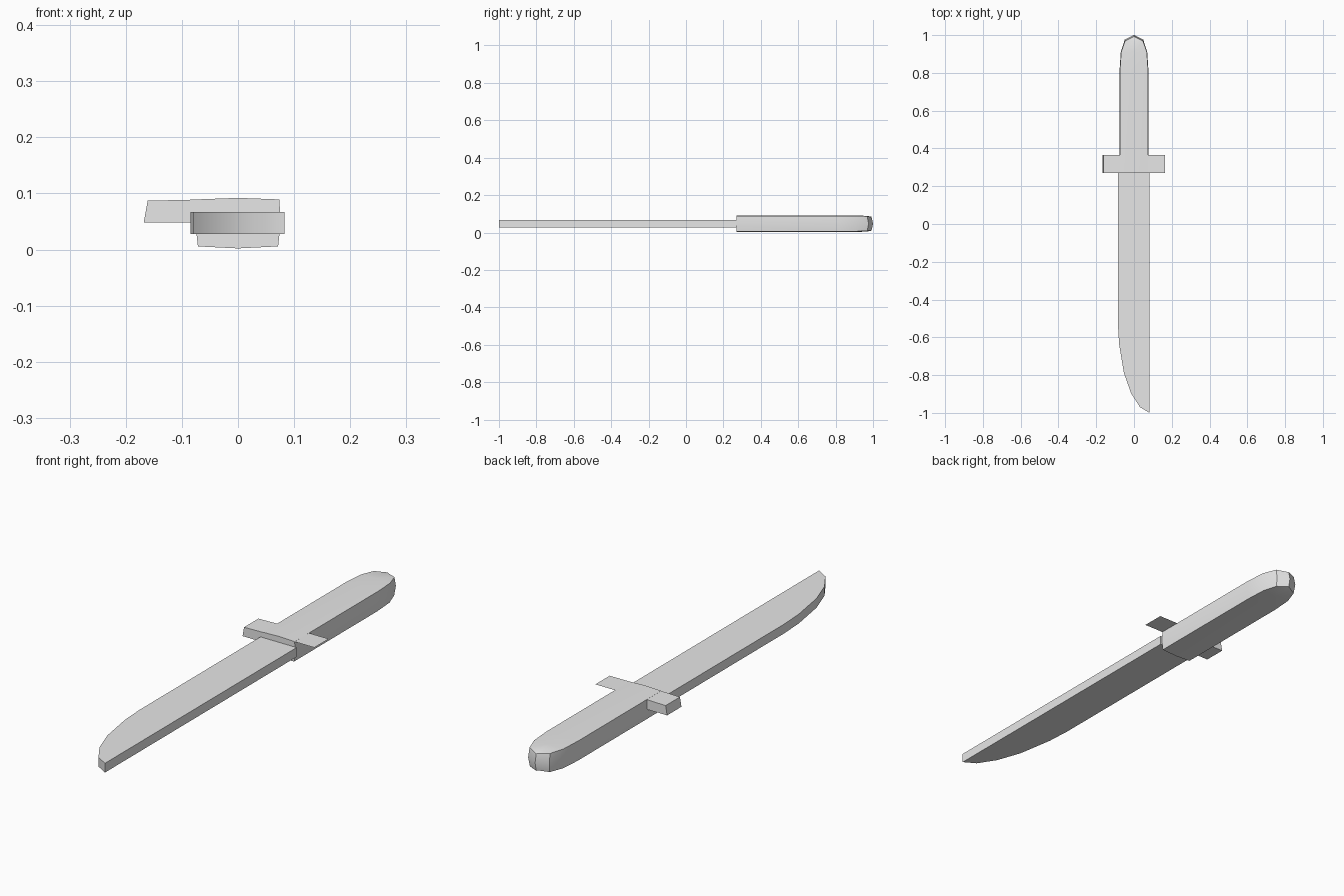
import bpy
import bmesh
import math

cube = bpy.data.objects.get("Cube")
if cube:
    bpy.data.objects.remove(cube, do_unlink=True)

grey = bpy.data.materials.new("plain_grey")
grey.use_nodes = True
grey.diffuse_color = (0.8, 0.8, 0.8, 1)
grey.node_tree.nodes["Principled BSDF"].inputs["Base Color"].default_value = (0.8, 0.8, 0.8, 1)


def finish(bm, name, recalc=True):
    """Turn a bmesh into a smooth-by-angle object."""
    if recalc:
        bmesh.ops.recalc_face_normals(bm, faces=bm.faces)
    mesh = bpy.data.meshes.new(name)
    bm.to_mesh(mesh)
    bm.free()
    mesh.materials.append(grey)
    obj = bpy.data.objects.new(name, mesh)
    bpy.context.collection.objects.link(obj)
    bpy.ops.object.select_all(action="DESELECT")
    obj.select_set(True)
    bpy.context.view_layer.objects.active = obj
    bpy.ops.object.shade_smooth_by_angle(angle=math.radians(35))
    return obj


def extrude(name, points, offset):
    """Extrude a flat outline into a closed solid."""
    bm = bmesh.new()
    face = bm.faces.new([bm.verts.new(p) for p in points])
    result = bmesh.ops.extrude_face_region(bm, geom=[face], use_keep_orig=True)
    moved = [v for v in result["geom"] if isinstance(v, bmesh.types.BMVert)]
    bmesh.ops.translate(bm, verts=moved, vec=offset)
    return finish(bm, name)


# Blade: straight back edge, curved cutting edge
outline = [(0.083, 0.27), (-0.085, 0.27), (-0.085, -0.53), (-0.079, -0.635),
           (-0.053, -0.79), (-0.016, -0.895), (0.032, -0.97), (0.083, -1.0)]
extrude("blade", [(x, y, 0.028) for x, y in outline], (0, 0, 0.039))

# Handle: slightly crowned section lofted along y, closing at a rounded butt
MID = 0.047
section = [(0, 1), (0.97, 0.94), (1, 0), (0.94, -0.92),
           (0, -1), (-0.94, -0.92), (-1, 0), (-0.97, 0.94)]
stations = [(0.27, 0.076, 0.045), (0.82, 0.076, 0.045), (0.91, 0.07, 0.044),
            (0.976, 0.049, 0.042), (1.0, 0, 0.037)]
bm = bmesh.new()
rings = []
for y, width, thick in stations:
    pull = 0.008 if y > 0.95 else 0
    rings.append([bm.verts.new((sx * width, y - pull * abs(sz), MID + sz * thick))
                  for sx, sz in section])
for a, b in zip(rings, rings[1:]):
    for i in range(len(section)):
        j = (i + 1) % len(section)
        bm.faces.new((a[i], a[j], b[j], b[i]))
bm.faces.new(rings[0])
bmesh.ops.remove_doubles(bm, verts=bm.verts, dist=0.0005)
finish(bm, "handle")

# Guard: a solid block on one side, a thin sheet on the other
FRONT, DEPTH = 0.27, 0.095
block = [(-0.168, 0.048), (-0.161, 0.087), (-0.073, 0.089), (-0.073, 0.048)]
extrude("right_guard", [(x, FRONT, z) for x, z in block], (0, DEPTH, 0))

bm = bmesh.new()
sheet = [(0.073, FRONT), (0.165, FRONT), (0.165, FRONT + DEPTH), (0.073, FRONT + DEPTH)]
bm.faces.new([bm.verts.new((x, y, 0.089)) for x, y in sheet])
finish(bm, "left_guard", recalc=False)
